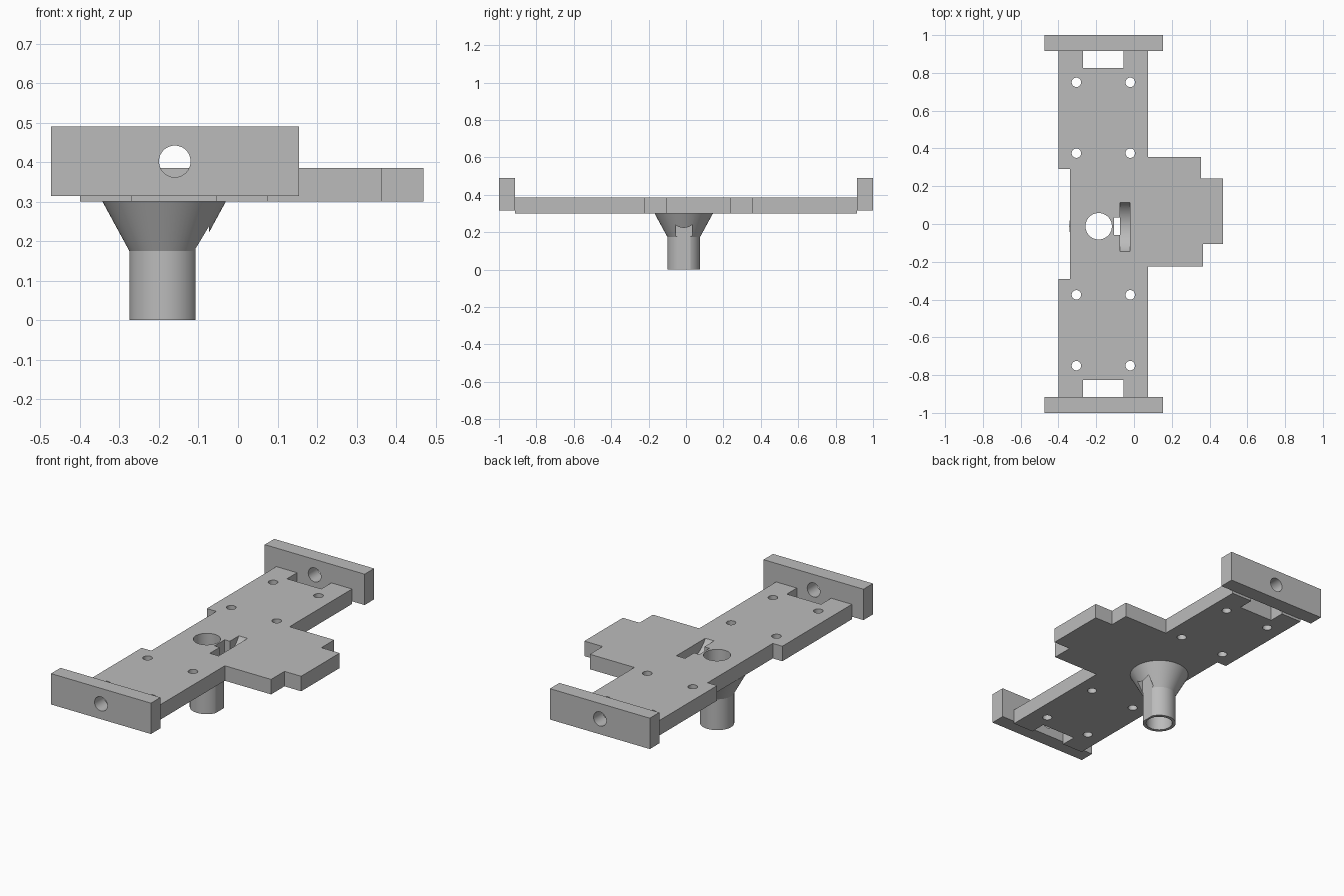
import bpy, bmesh, math
from mathutils import Matrix, Vector

if "Cube" in bpy.data.objects:
    bpy.data.objects.remove(bpy.data.objects["Cube"])

grey = bpy.data.materials.new("grey")
grey.use_nodes = True
colour = (0.5, 0.5, 0.5, 1)
grey.diffuse_color = colour
grey.node_tree.nodes["Principled BSDF"].inputs["Base Color"].default_value = colour


def finish(name, bm):
    bmesh.ops.recalc_face_normals(bm, faces=bm.faces)
    mesh = bpy.data.meshes.new(name)
    bm.to_mesh(mesh)
    bm.free()
    mesh.materials.append(grey)
    obj = bpy.data.objects.new(name, mesh)
    bpy.context.collection.objects.link(obj)
    return obj


def box(name, x0, x1, y0, y1, z0, z1):
    bm = bmesh.new()
    size = Matrix.Diagonal((x1 - x0, y1 - y0, z1 - z0, 1))
    mid = Matrix.Translation(((x0 + x1) / 2, (y0 + y1) / 2, (z0 + z1) / 2))
    bmesh.ops.create_cube(bm, size=1, matrix=mid @ size)
    return finish(name, bm)


def cylinder(name, centre, radius, length, axis="Z", sides=48):
    bm = bmesh.new()
    turn = Vector((0, 0, 1)).rotation_difference(
        Vector([float(a == axis) for a in "XYZ"])).to_matrix().to_4x4()
    bmesh.ops.create_cone(bm, cap_ends=True, segments=sides, radius1=radius, radius2=radius,
                          depth=length, matrix=Matrix.Translation(centre) @ turn)
    return finish(name, bm)


def cut(target, cutters):
    for c in cutters:
        c.hide_render = True
        mod = target.modifiers.new("cut", "BOOLEAN")
        mod.operation, mod.solver, mod.object = "DIFFERENCE", "EXACT", c
    bpy.context.view_layer.update()
    result = bpy.data.meshes.new_from_object(
        target.evaluated_get(bpy.context.evaluated_depsgraph_get()))
    target.modifiers.clear()
    target.data = result


def smooth(obj):
    bpy.ops.object.select_all(action="DESELECT")
    obj.select_set(True)
    bpy.context.view_layer.objects.active = obj
    bpy.ops.object.shade_smooth_by_angle(angle=math.radians(25))


BOTTOM, TOP = 0.30, 0.385
POST_X, POST_Y = -0.187, -0.012
END = 0.915

# Base plate: outline with end notches, left recess and stepped right wing
right_wing = [(0.075, -0.225), (0.365, -0.225), (0.365, -0.105), (0.47, -0.105),
              (0.47, 0.24), (0.355, 0.24), (0.355, 0.355), (0.075, 0.355)]
far_end = [(0.075, END), (-0.055, END), (-0.055, 0.825), (-0.27, 0.825),
           (-0.27, END), (-0.40, END), (-0.40, 0.292), (-0.34, 0.292)]
near_end = [(x, -y) for x, y in reversed(far_end)]
bm = bmesh.new()
face = bm.faces.new([bm.verts.new((x, y, BOTTOM)) for x, y in right_wing + far_end + near_end])
top = bmesh.ops.extrude_face_region(bm, geom=[face])["geom"]
bmesh.ops.translate(bm, vec=(0, 0, TOP - BOTTOM),
                    verts=[v for v in top if isinstance(v, bmesh.types.BMVert)])
plate = finish("base_plate", bm)

# Hollow post: straight tube flaring into a cone under the plate
bm = bmesh.new()
profile = [(0.07, 0), (0.088, 0), (0.088, 0.175), (0.156, BOTTOM), (0.07, BOTTOM)]
verts = [bm.verts.new((POST_X + r, POST_Y, z)) for r, z in profile]
edges = [bm.edges.new((verts[i], verts[i - 1])) for i in range(len(verts))]
bmesh.ops.spin(bm, geom=verts + edges, cent=(POST_X, POST_Y, 0), axis=(0, 0, 1),
               angle=math.tau, steps=64)
bmesh.ops.remove_doubles(bm, verts=bm.verts, dist=0.0005)
post = finish("hollow_post", bm)

# Cutters: bore, cable slot, round-bottomed wheel slot and screw holes
bore = cylinder("bore_cutter", (POST_X, POST_Y, 0.34), 0.07, 0.2, sides=64)
cable_slot = box("cable_slot_cutter", -0.107, -0.073, -0.057, 0.034, -0.1, 0.6)
wheel_slot = cylinder("wheel_slot_cutter", (-0.0475, -0.015, 0.46), 0.15, 0.055, "X", 96)
screws = [cylinder("screw_cutter", (x, y, 0.34), 0.025, 0.3, sides=32)
          for x in (-0.305, -0.02) for y in (-0.75, -0.375, 0.375, 0.75)]
cut(plate, [bore, cable_slot, wheel_slot] + screws)
cut(post, [cable_slot])

# End walls, each with a round hole
hole = cylinder("wall_hole_cutter", (-0.16, 0, 0.402), 0.04, 3, "Y")
front_wall = box("front_wall", -0.473, 0.154, -1, -END, 0.315, 0.49)
back_wall = box("back_wall", -0.473, 0.154, END, 1, 0.315, 0.49)
for wall in (front_wall, back_wall):
    cut(wall, [hole])

for part in (plate, post, front_wall, back_wall):
    smooth(part)
for cutter in [bore, cable_slot, wheel_slot, hole] + screws:
    bpy.data.objects.remove(cutter)
